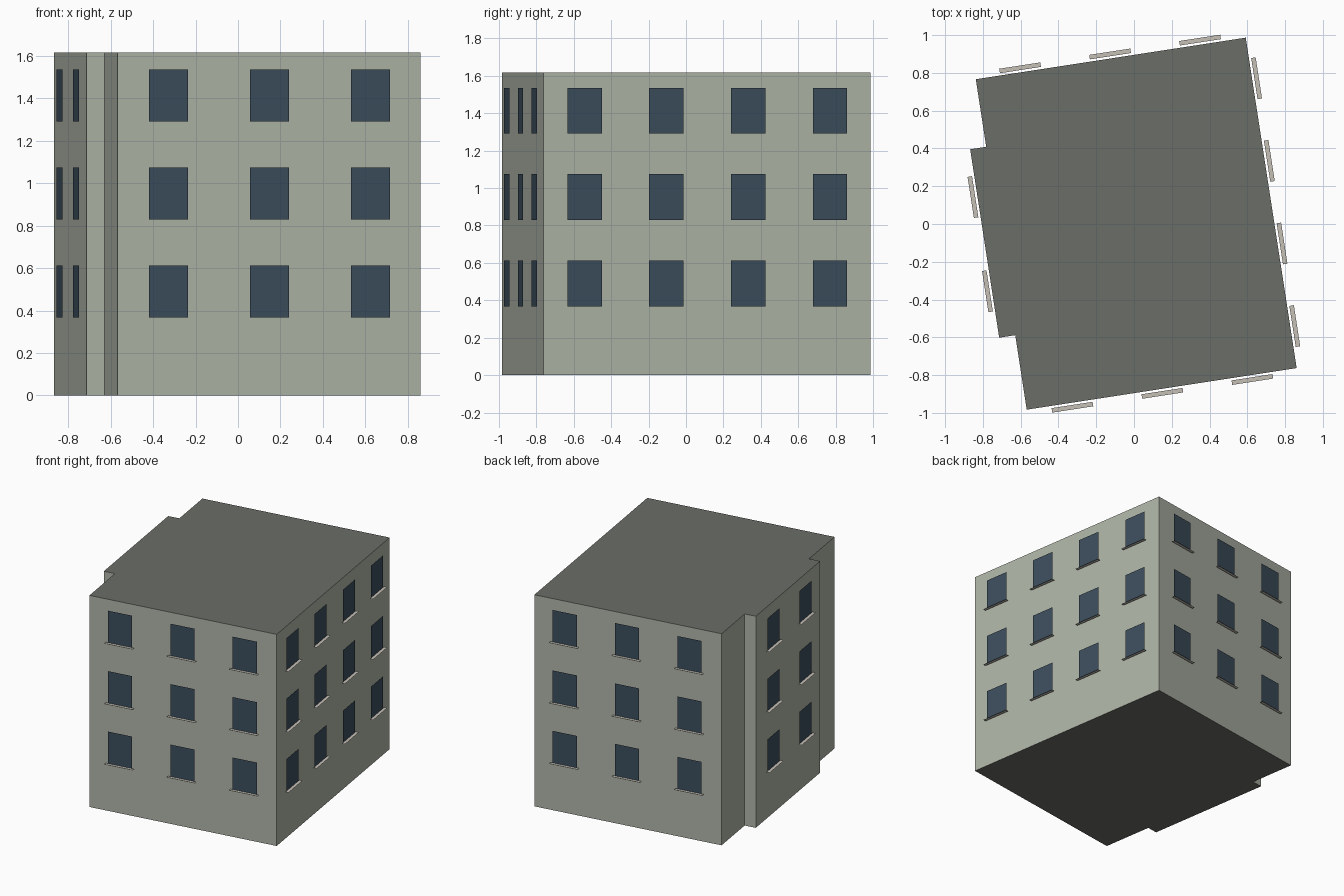
import bpy, bmesh
from math import radians
from mathutils import Matrix, Vector

if "Cube" in bpy.data.objects:
    bpy.data.objects.remove(bpy.data.objects["Cube"])

ROT = Matrix.Rotation(radians(8.76), 4, 'Z')
H = 1.617                                   # building height
X0, X1, Y = -0.711, 0.735, 0.885            # main block in its own axes
BX, BY0, BY1 = -0.797, -0.486, 0.523        # shallow bay on the left side
FLOORS = (0.368, 0.830, 1.292)              # window bottoms
WIN_W, WIN_H = 0.186, 0.244
SILL_W, GAP, SILL_OUT = 0.220, 0.012, 0.036


def material(name, rgb):
    m = bpy.data.materials.new(name)
    m.diffuse_color = (*rgb, 1)
    m.use_nodes = True
    m.node_tree.nodes["Principled BSDF"].inputs["Base Color"].default_value = m.diffuse_color
    return m


WALL = material("wall_paint", (0.43, 0.46, 0.39))
ROOF = material("roof_grey", (0.147, 0.153, 0.136))
GLASS = material("window_glass", (0.045, 0.076, 0.107))
STONE = material("sill_stone", (0.56, 0.53, 0.47))


def add_object(name, bm, mats):
    me = bpy.data.meshes.new(name)
    bm.transform(ROT)
    bm.to_mesh(me)
    bm.free()
    for m in mats:
        me.materials.append(m)
    ob = bpy.data.objects.new(name, me)
    bpy.context.collection.objects.link(ob)
    return ob


def quad(bm, *pts):
    bm.faces.new([bm.verts.new(p) for p in pts])


# Building body: footprint extruded upward, dark roof and underside
outline = [(X0, -Y), (X1, -Y), (X1, Y), (X0, Y),
           (X0, BY1), (BX, BY1), (BX, BY0), (X0, BY0)]
bm = bmesh.new()
base = bm.faces.new([bm.verts.new((x, y, 0)) for x, y in outline])
top = bmesh.ops.extrude_face_region(bm, geom=[base], use_keep_orig=True)["geom"]
bmesh.ops.translate(bm, vec=(0, 0, H),
                    verts=[g for g in top if isinstance(g, bmesh.types.BMVert)])
bmesh.ops.recalc_face_normals(bm, faces=bm.faces)
for f in bm.faces:
    f.material_index = 1 if abs(f.normal.z) > 0.5 else 0
add_object("building_body", bm, [WALL, ROOF])

# Windows and flat sills, evenly spaced along each wall
facades = {
    "front": ((X0, -Y), (X1, -Y), 3),
    "right": ((X1, -Y), (X1, Y), 4),
    "back": ((X1, Y), (X0, Y), 3),
    "left": ((BX, BY1), (BX, BY0), 2),
}
for side, (a, b, count) in facades.items():
    a, b = Vector((*a, 0)), Vector((*b, 0))
    along = (b - a).normalized()
    out = Vector((along.y, -along.x, 0))
    panes, sills = bmesh.new(), bmesh.new()
    for i in range(count):
        for z in FLOORS:
            c = a.lerp(b, (i + 0.5) / count) + out * GAP + Vector((0, 0, z))
            w, s = along * WIN_W / 2, along * SILL_W / 2
            up, deep = Vector((0, 0, WIN_H)), out * (SILL_OUT - GAP)
            quad(panes, c - w, c + w, c + w + up, c - w + up)
            quad(sills, c - s, c - s + deep, c + s + deep, c + s)
    add_object(side + "_windows", panes, [GLASS])
    add_object(side + "_sills", sills, [STONE])
